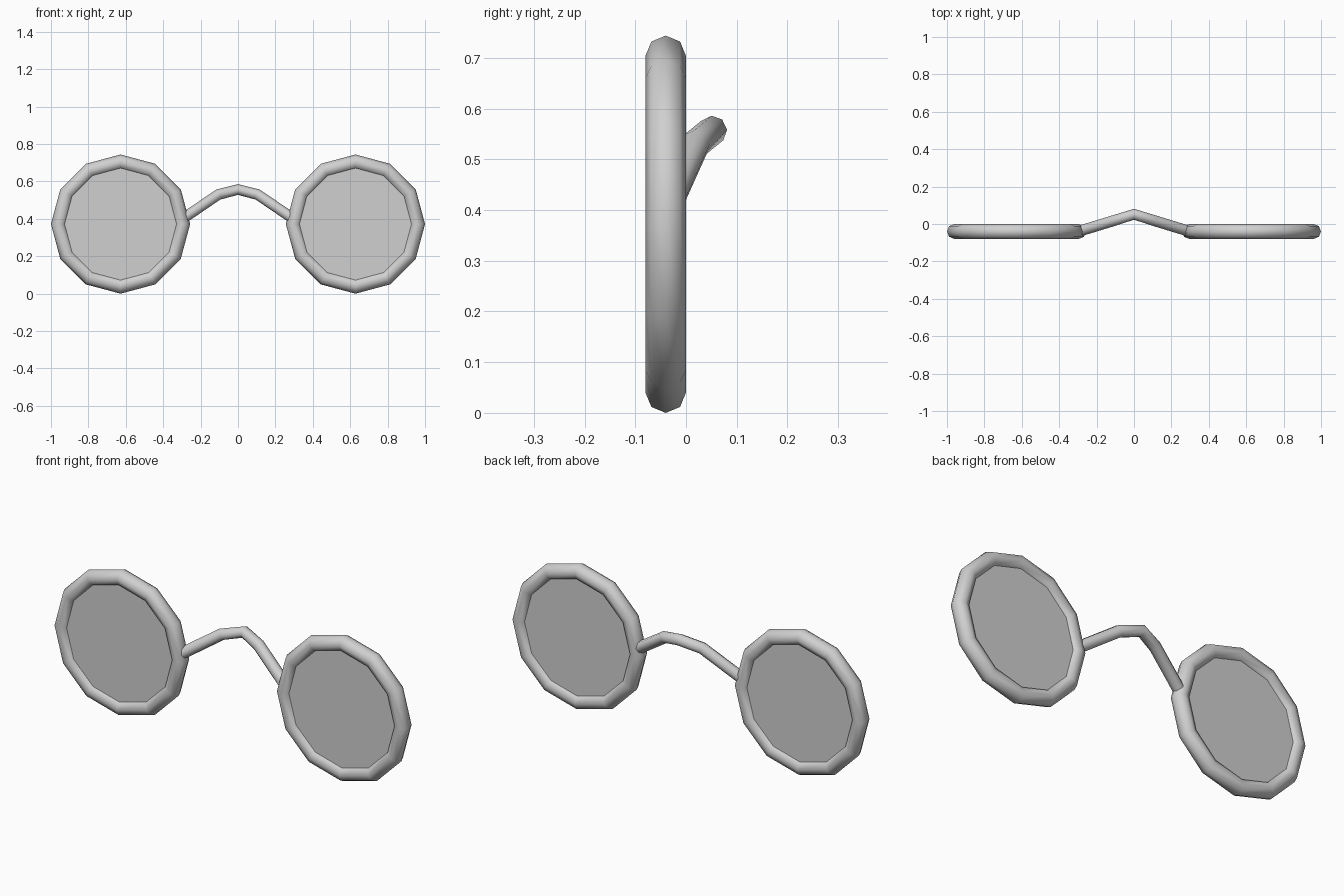
import bpy
from math import pi

cube = bpy.data.objects.get("Cube")
if cube:
    bpy.data.objects.remove(cube)

grey = bpy.data.materials.new("light grey")
grey.use_nodes = True
colour = (0.63, 0.63, 0.63, 1)
grey.diffuse_color = colour
grey.node_tree.nodes["Principled BSDF"].inputs["Base Color"].default_value = colour


def finish(name, angle):
    obj = bpy.context.object
    obj.name = name
    obj.data.materials.clear()
    obj.data.materials.append(grey)
    bpy.ops.object.shade_smooth_by_angle(angle=angle)


RIM_X, RIM_Y, RIM_Z = 0.628, -0.04, 0.372

# Rims and lenses, one pair per eye
for side, sign in (("left", 1), ("right", -1)):
    place = dict(location=(sign * RIM_X, RIM_Y, RIM_Z), rotation=(pi / 2, 0, 0))
    bpy.ops.mesh.primitive_torus_add(major_segments=12, minor_segments=8,
                                     major_radius=0.332, minor_radius=0.04, **place)
    finish(side + "_rim", pi / 3)
    bpy.ops.mesh.primitive_cylinder_add(vertices=12, radius=0.31, depth=0.036, **place)
    finish(side + "_lens", pi / 9)

# Arched nose bridge, bowed toward the back
half = [(0.285, -0.036, 0.408), (0.105, 0.019, 0.53)]
path = half + [(0, 0.052, 0.557)] + [(-x, y, z) for x, y, z in reversed(half)]
curve = bpy.data.curves.new("bridge", "CURVE")
curve.dimensions = "3D"
curve.bevel_depth = 0.029
curve.bevel_resolution = 2
curve.use_fill_caps = True
spline = curve.splines.new("POLY")
spline.points.add(len(path) - 1)
for point, co in zip(spline.points, path):
    point.co = (*co, 1)
bridge = bpy.data.objects.new("bridge", curve)
bpy.context.collection.objects.link(bridge)
bpy.ops.object.select_all(action="DESELECT")
bridge.select_set(True)
bpy.context.view_layer.objects.active = bridge
bpy.ops.object.convert(target="MESH")
finish("nose_bridge", pi / 3)
